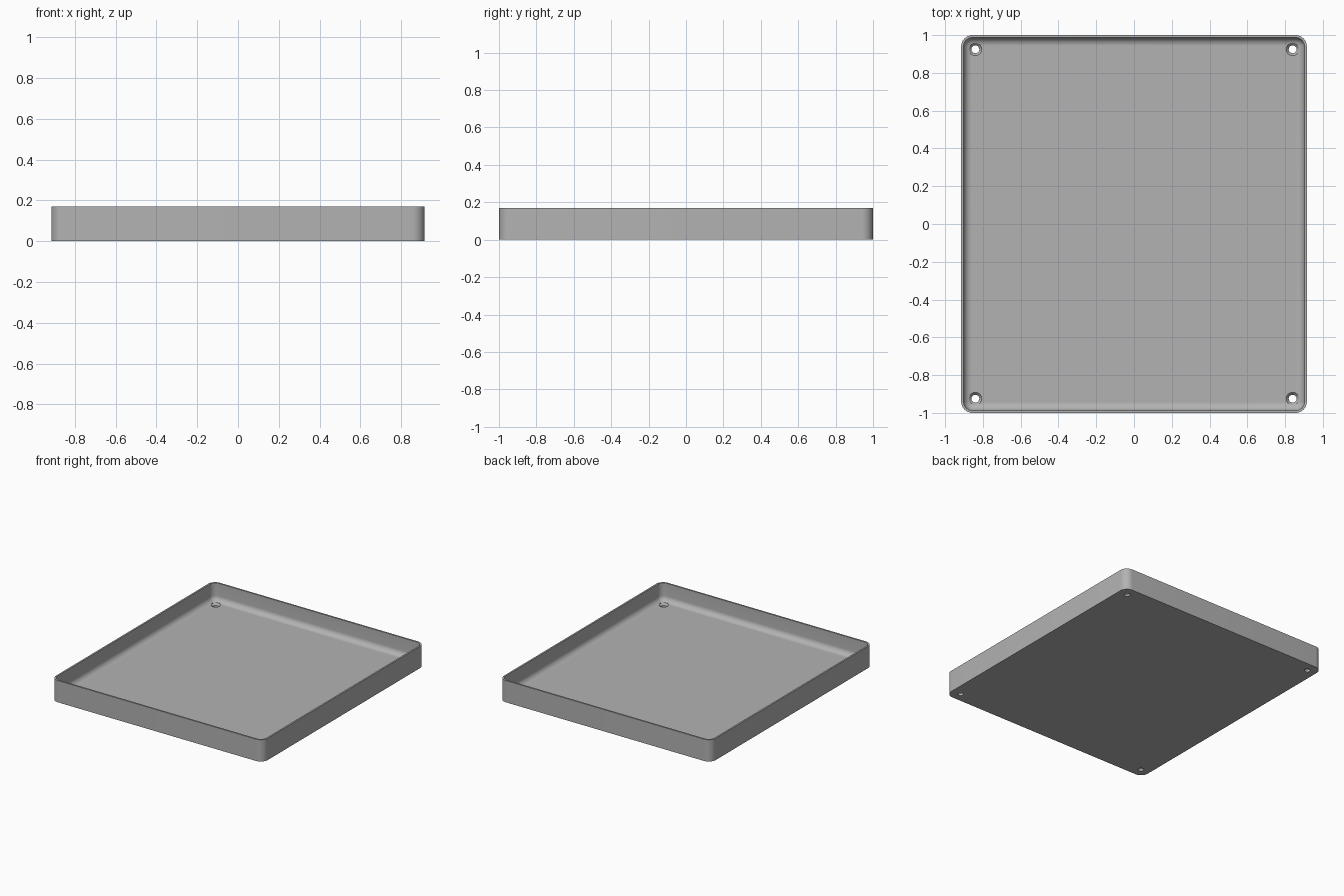
import bpy, bmesh
from math import sin, cos, pi, radians

if "Cube" in bpy.data.objects:
    bpy.data.objects.remove(bpy.data.objects["Cube"], do_unlink=True)

HALF_X, HALF_Y, HEIGHT = 0.915, 1.0, 0.17
CORNER, WALL, FLOOR, FILLET = 0.06, 0.013, 0.03, 0.042
HOLE_X, HOLE_Y = 0.84, 0.925

grey = bpy.data.materials.new("plain grey")
grey.use_nodes = True
colour = (0.45, 0.45, 0.45, 1)
grey.diffuse_color = colour
grey.node_tree.nodes["Principled BSDF"].inputs["Base Color"].default_value = colour


def make_object(name, bm):
    bmesh.ops.recalc_face_normals(bm, faces=bm.faces)
    mesh = bpy.data.meshes.new(name)
    bm.to_mesh(mesh)
    bm.free()
    mesh.materials.append(grey)
    obj = bpy.data.objects.new(name, mesh)
    bpy.context.collection.objects.link(obj)
    return obj


def rounded_ring(bm, inset, z, steps=10):
    """Rounded rectangle of vertices, inset from the outer wall."""
    r = CORNER - inset
    ring = []
    for quarter, (sx, sy) in enumerate([(1, 1), (-1, 1), (-1, -1), (1, -1)]):
        for i in range(steps + 1):
            a = (quarter + i / steps) * pi / 2
            ring.append(bm.verts.new((sx * (HALF_X - CORNER) + r * cos(a),
                                      sy * (HALF_Y - CORNER) + r * sin(a), z)))
    return ring


def loft(bm, rings):
    """Skin successive rings and cap both ends."""
    for low, high in zip(rings, rings[1:]):
        n = len(low)
        for i in range(n):
            j = (i + 1) % n
            bm.faces.new((low[i], low[j], high[j], high[i]))
    bm.faces.new(rings[0])
    bm.faces.new(rings[-1])


# Tray: outer wall, thin rim, inner wall and a rounded cove down to the floor
section = [(0, 0), (0, HEIGHT), (WALL, HEIGHT)]
for i in range(9):
    a = i / 8 * pi / 2
    section.append((WALL + FILLET * (1 - cos(a)), FLOOR + FILLET * (1 - sin(a))))
bm = bmesh.new()
loft(bm, [rounded_ring(bm, inset, z) for inset, z in section])
tray = make_object("tray", bm)

# Countersunk screw holes in the four corners
bm = bmesh.new()
hole_section = [(0.021, -0.02), (0.021, 0.016), (0.034, FLOOR), (0.034, 0.1)]
for sx in (-1, 1):
    for sy in (-1, 1):
        loft(bm, [[bm.verts.new((sx * HOLE_X + r * cos(k * pi / 16),
                                 sy * HOLE_Y + r * sin(k * pi / 16), z))
                   for k in range(32)] for r, z in hole_section])
cutter = make_object("screw_hole_cutter", bm)
cutter.hide_render = True
cutter.hide_set(True)

cut = tray.modifiers.new("screw holes", "BOOLEAN")
cut.operation = "DIFFERENCE"
cut.solver = "EXACT"
cut.object = cutter

# Apply the cut, then smooth the rounded surfaces while keeping sharp edges
bpy.ops.object.select_all(action="DESELECT")
tray.select_set(True)
bpy.context.view_layer.objects.active = tray
bpy.ops.object.modifier_apply(modifier=cut.name)
bpy.data.objects.remove(cutter, do_unlink=True)
bpy.ops.object.shade_smooth_by_angle(angle=radians(30))
